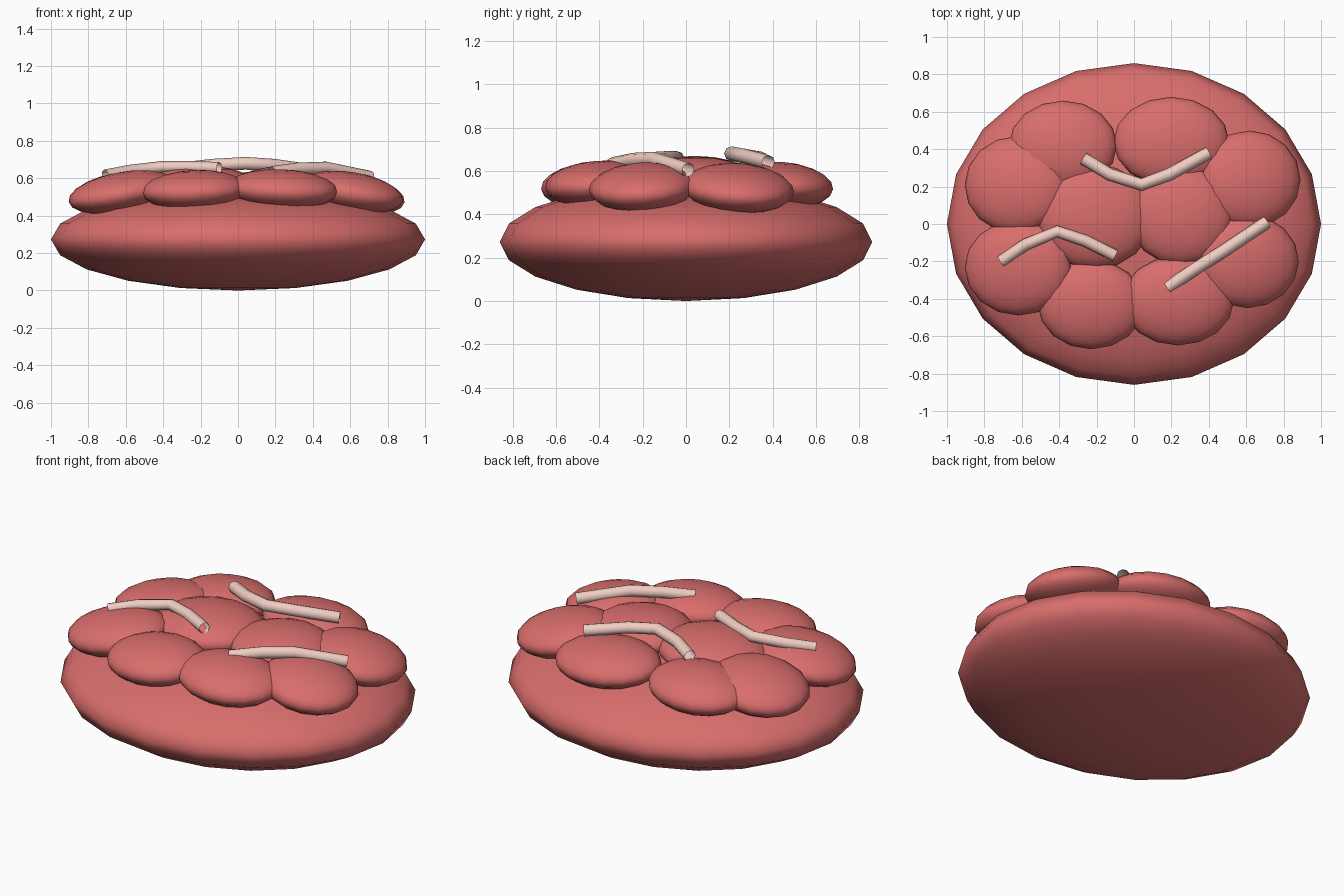
import bpy
from math import radians, hypot

if "Cube" in bpy.data.objects:
    bpy.data.objects.remove(bpy.data.objects["Cube"])


def material(name, rgb):
    m = bpy.data.materials.new(name)
    m.diffuse_color = (*rgb, 1)
    m.use_nodes = True
    m.node_tree.nodes["Principled BSDF"].inputs["Base Color"].default_value = m.diffuse_color
    return m


RED = material("meat_red", (0.69, 0.155, 0.15))
PALE = material("fat_pale", (0.87, 0.61, 0.54))


def ellipsoid(name, centre, radii, rot=(0, 0, 0), seg=16, rings=10):
    bpy.ops.mesh.primitive_uv_sphere_add(segments=seg, ring_count=rings,
                                         radius=1, location=centre, rotation=rot)
    o = bpy.context.object
    o.name = name
    o.scale = radii
    o.data.materials.append(RED)
    bpy.ops.object.shade_smooth()
    return o


def strip(name, points, radius=0.034):
    # open-ended tube along a short path
    c = bpy.data.curves.new(name, 'CURVE')
    c.dimensions = '3D'
    c.bevel_depth = radius
    c.bevel_resolution = 2
    s = c.splines.new('POLY')
    s.points.add(len(points) - 1)
    for p, co in zip(s.points, points):
        p.co = (*co, 1)
    o = bpy.data.objects.new(name, c)
    bpy.context.collection.objects.link(o)
    c.materials.append(PALE)
    bpy.ops.object.select_all(action='DESELECT')
    o.select_set(True)
    bpy.context.view_layer.objects.active = o
    bpy.ops.object.convert(target='MESH')
    bpy.ops.object.shade_smooth_by_angle(angle=radians(50))


# Flattened patty base
ellipsoid("patty_base", (0, 0, 0.273), (1, 0.86, 0.273), seg=20, rings=10)

# Ring of lumps: x, y, z, rx, ry, outward tilt in degrees
outer = [
    (-0.38, 0.42, 0.53, 0.29, 0.24, 5),
    (0.20, 0.44, 0.535, 0.31, 0.24, 5),
    (0.62, 0.24, 0.52, 0.275, 0.26, 11),
    (0.61, -0.20, 0.525, 0.275, 0.25, 10),
    (0.235, -0.41, 0.54, 0.30, 0.24, 5),
    (-0.23, -0.43, 0.535, 0.285, 0.24, 5),
    (-0.62, -0.235, 0.525, 0.29, 0.255, 11),
    (-0.63, 0.21, 0.525, 0.28, 0.26, 11),
]
for i, (x, y, z, rx, ry, tilt) in enumerate(outer):
    t, r = radians(tilt), hypot(x, y)
    ellipsoid(f"outer_lump_{i + 1}", (x, y, z), (rx, ry, 0.107),
              (-t * y / r, t * x / r, 0))

# Two lumps in the middle
ellipsoid("centre_lump_left", (-0.21, 0.04, 0.56), (0.31, 0.28, 0.11))
ellipsoid("centre_lump_right", (0.25, 0.05, 0.56), (0.28, 0.27, 0.105))

# Pale fat strips on top
strip("fat_strip_back", [(-0.27, 0.35, 0.655), (-0.13, 0.265, 0.67),
                         (0.04, 0.21, 0.68), (0.19, 0.265, 0.67),
                         (0.40, 0.38, 0.64)])
strip("fat_strip_left", [(-0.71, -0.20, 0.615), (-0.58, -0.11, 0.64),
                         (-0.41, -0.04, 0.66), (-0.26, -0.09, 0.66),
                         (-0.10, -0.17, 0.655)], 0.032)
strip("fat_strip_right", [(0.18, -0.34, 0.63), (0.32, -0.245, 0.65),
                          (0.47, -0.15, 0.655), (0.71, 0.01, 0.605)])
